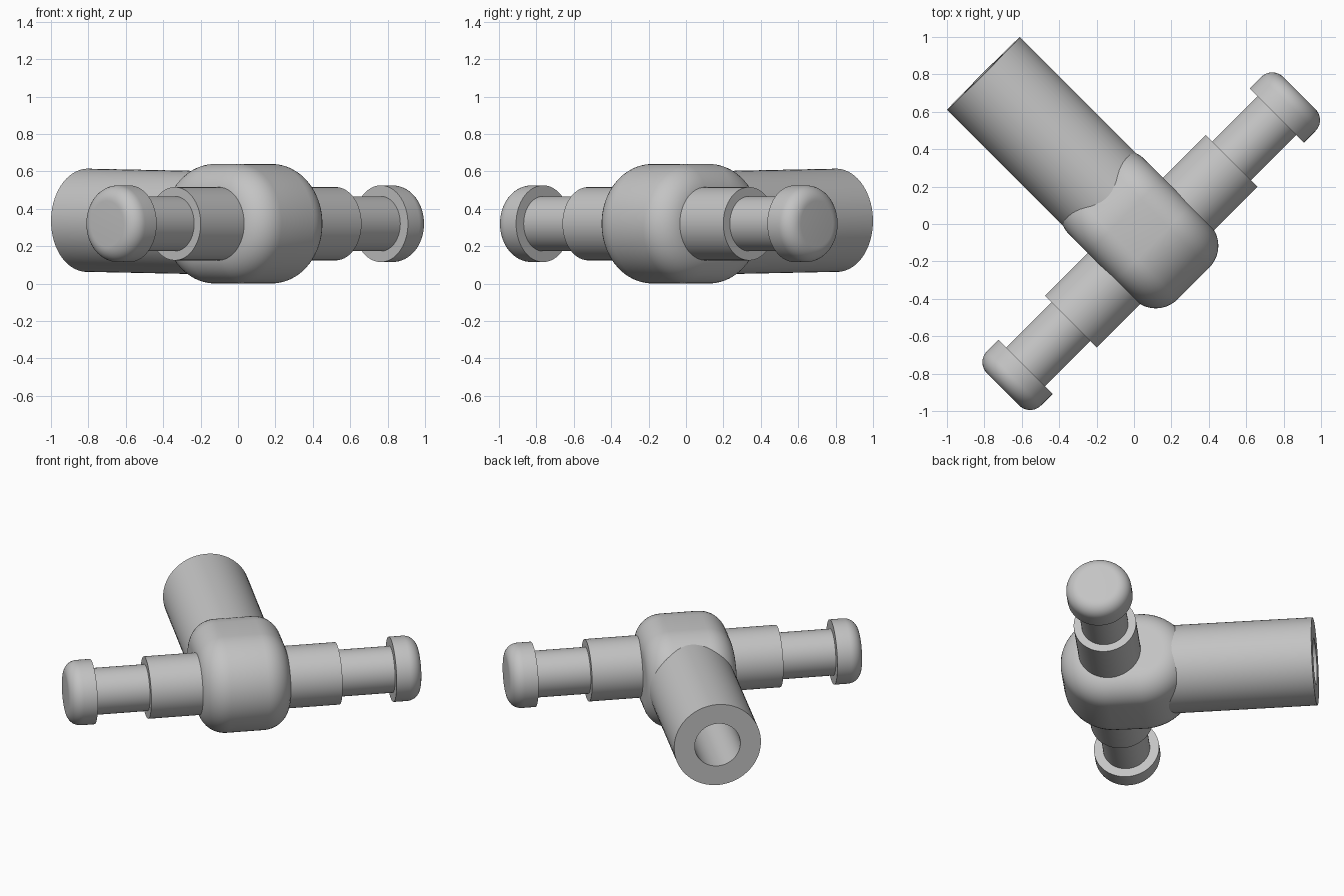
import bpy, bmesh
from math import sin, cos, pi, atan
from mathutils import Matrix

cube = bpy.data.objects.get("Cube")
if cube:
    bpy.data.objects.remove(cube)

grey = bpy.data.materials.new("plain grey")
grey.use_nodes = True
grey.diffuse_color = (0.55, 0.55, 0.55, 1)
grey.node_tree.nodes["Principled BSDF"].inputs["Base Color"].default_value = grey.diffuse_color

SEGMENTS = 64
AXIS_Z = 0.32
AXIS_V = -0.13      # arm axis offset along the handle direction
TURN = Matrix.Rotation(pi / 4, 4, 'Z')


def fillet(end, radius, r, steps=10):
    """Rounded rim: (position, radius) pairs ending on the flat end face."""
    angles = [i * pi / 2 / steps for i in range(steps + 1)]
    return [(end - r + r * sin(a), radius - r + r * cos(a)) for a in angles]


def lathe(name, profile, matrix, stretch=0.0, closed=False):
    """Revolve (position, radius) pairs about local x; stretch splits it into a stadium along y."""
    bm = bmesh.new()
    rings = []
    for x, r in profile:
        ring = []
        for i in range(SEGMENTS):
            a = 2 * pi * (i + 0.5) / SEGMENTS
            y = r * cos(a)
            ring.append(bm.verts.new((x, y + (stretch if y > 0 else 0), r * sin(a))))
        rings.append(ring)
    pairs = list(zip(rings, rings[1:]))
    if closed:
        pairs.append((rings[-1], rings[0]))
    else:
        bm.faces.new(rings[0])
        bm.faces.new(rings[-1])
    for a, b in pairs:
        for i in range(SEGMENTS):
            j = (i + 1) % SEGMENTS
            bm.faces.new((a[i], a[j], b[j], b[i]))
    bmesh.ops.transform(bm, matrix=matrix, verts=bm.verts)
    bmesh.ops.recalc_face_normals(bm, faces=bm.faces)
    mesh = bpy.data.meshes.new(name)
    bm.to_mesh(mesh)
    bm.free()
    mesh.materials.append(grey)
    obj = bpy.data.objects.new(name, mesh)
    bpy.context.collection.objects.link(obj)
    bpy.ops.object.select_all(action='DESELECT')
    obj.select_set(True)
    bpy.context.view_layer.objects.active = obj
    bpy.ops.object.shade_smooth_by_angle(angle=pi / 6)
    return obj


# Rounded hub, slightly elongated towards the handle
arm_matrix = TURN @ Matrix.Translation((0, AXIS_V, AXIS_Z))
rim = fillet(0.285, 0.32, 0.165)
lathe("hub", [(-x, r) for x, r in reversed(rim)] + rim, arm_matrix, stretch=0.18)

# Stepped arms with rounded end caps, one on each side
for side, turn in (("left", 0), ("right", pi)):
    m = arm_matrix @ Matrix.Rotation(turn, 4, 'Z')
    lathe(side + "_sleeve", [(0.15, 0.196), (0.608, 0.196)], m)
    lathe(side + "_shaft", [(0.55, 0.147), (1.0, 0.147)], m)
    lathe(side + "_cap", [(0.95, 0.205)] + fillet(1.12, 0.205, 0.083), m)

# Hollow handle, tilted up very slightly
handle_matrix = (TURN @ Matrix.Translation((0, 0, AXIS_Z + 0.002))
                 @ Matrix.Rotation(pi / 2, 4, 'Z')
                 @ Matrix.Rotation(-atan(0.0145), 4, 'Y'))
lathe("handle", [(0, 0.276), (1.138, 0.276), (1.138, 0.145), (0.3, 0.145), (0.3, 0.002), (0, 0.002)],
      handle_matrix, closed=True)
